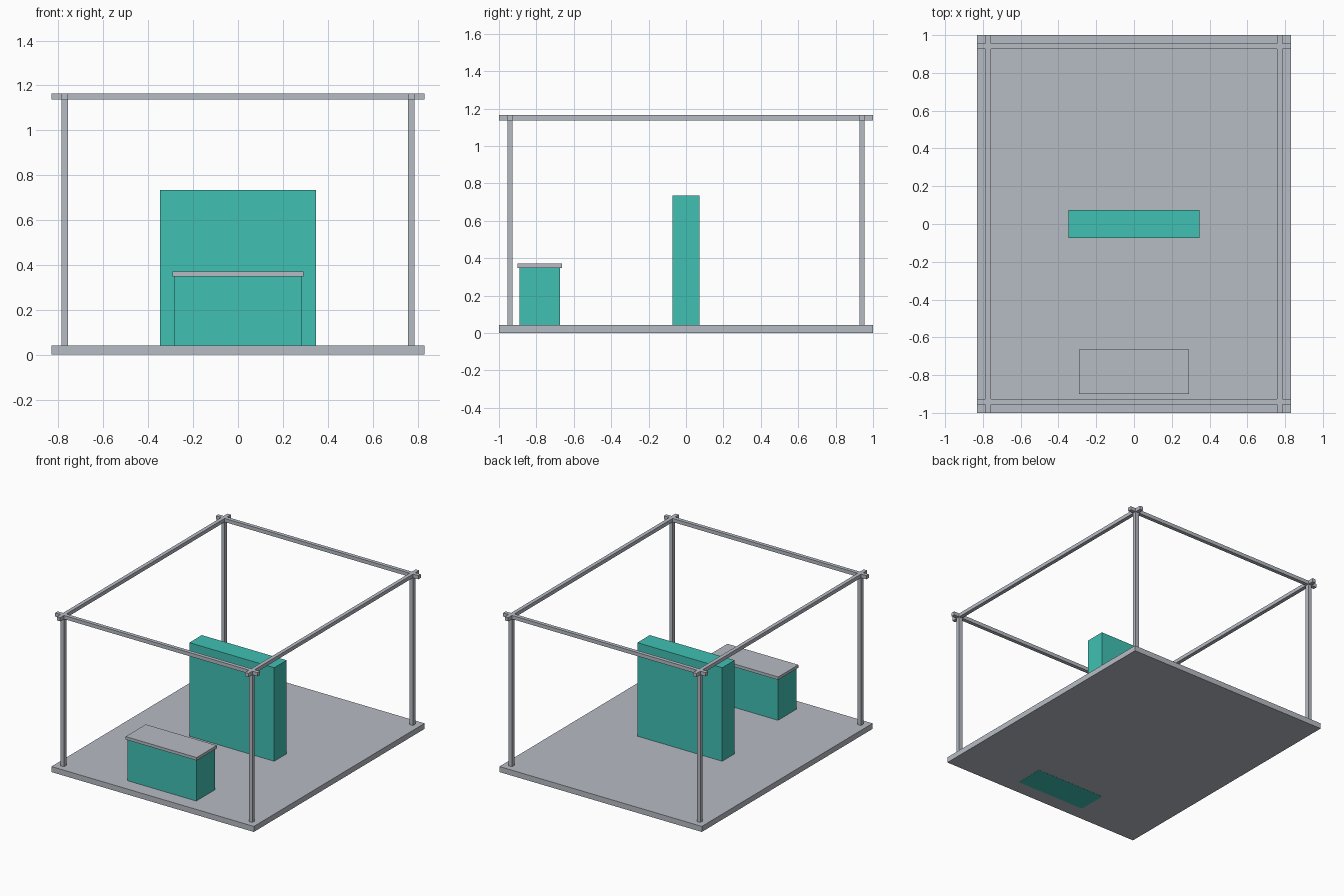
import bpy

if "Cube" in bpy.data.objects:
    bpy.data.objects.remove(bpy.data.objects["Cube"])


def material(name, rgb):
    m = bpy.data.materials.new(name)
    m.diffuse_color = (*rgb, 1.0)
    m.use_nodes = True
    m.node_tree.nodes["Principled BSDF"].inputs["Base Color"].default_value = m.diffuse_color
    return m


GREY = material("light_grey", (0.47, 0.50, 0.55))
TEAL = material("teal", (0.052, 0.53, 0.45))


def box(name, lo, hi, mat):
    """Axis-aligned box between two corners."""
    centre = [(a + b) / 2 for a, b in zip(lo, hi)]
    bpy.ops.mesh.primitive_cube_add(size=1, location=centre)
    ob = bpy.context.object
    ob.name = name
    ob.scale = [b - a for a, b in zip(lo, hi)]
    bpy.ops.object.transform_apply(location=False, rotation=False, scale=True)
    ob.data.materials.append(mat)
    return ob


W, D = 0.83, 1.0            # half width and half depth of the stand
FLOOR = 0.042               # floor top
BEAM_LO, BEAM_HI = 1.137, 1.164
PX, PY, R = 0.772, 0.941, 0.014   # post centres and half thickness

# Floor slab
box("floor", (-W, -D, 0.001), (W, D, FLOOR), GREY)

# Corner posts
for sx, side in ((-1, "left"), (1, "right")):
    for sy, end in ((-1, "front"), (1, "back")):
        x, y = sx * PX, sy * PY
        box(f"post_{end}_{side}", (x - R, y - R, FLOOR),
            (x + R, y + R, BEAM_LO + 0.005), GREY)

# Top beams, crossing just past the posts
for s, side, end in ((-1, "left", "front"), (1, "right", "back")):
    box(f"beam_{side}", (s * PX - R, -D, BEAM_LO),
        (s * PX + R, D, BEAM_HI), GREY)
    box(f"beam_{end}", (-W, s * PY - R, BEAM_LO),
        (W, s * PY + R, BEAM_HI), GREY)

# Central display wall
box("display_wall", (-0.348, -0.073, 0.002), (0.348, 0.073, 0.735), TEAL)

# Counter body, passing through the floor, with its overhanging top
box("counter_body", (-0.282, -0.891, 0.0), (0.282, -0.675, 0.348), TEAL)
box("counter_top", (-0.291, -0.90, 0.348), (0.291, -0.664, 0.37), GREY)
